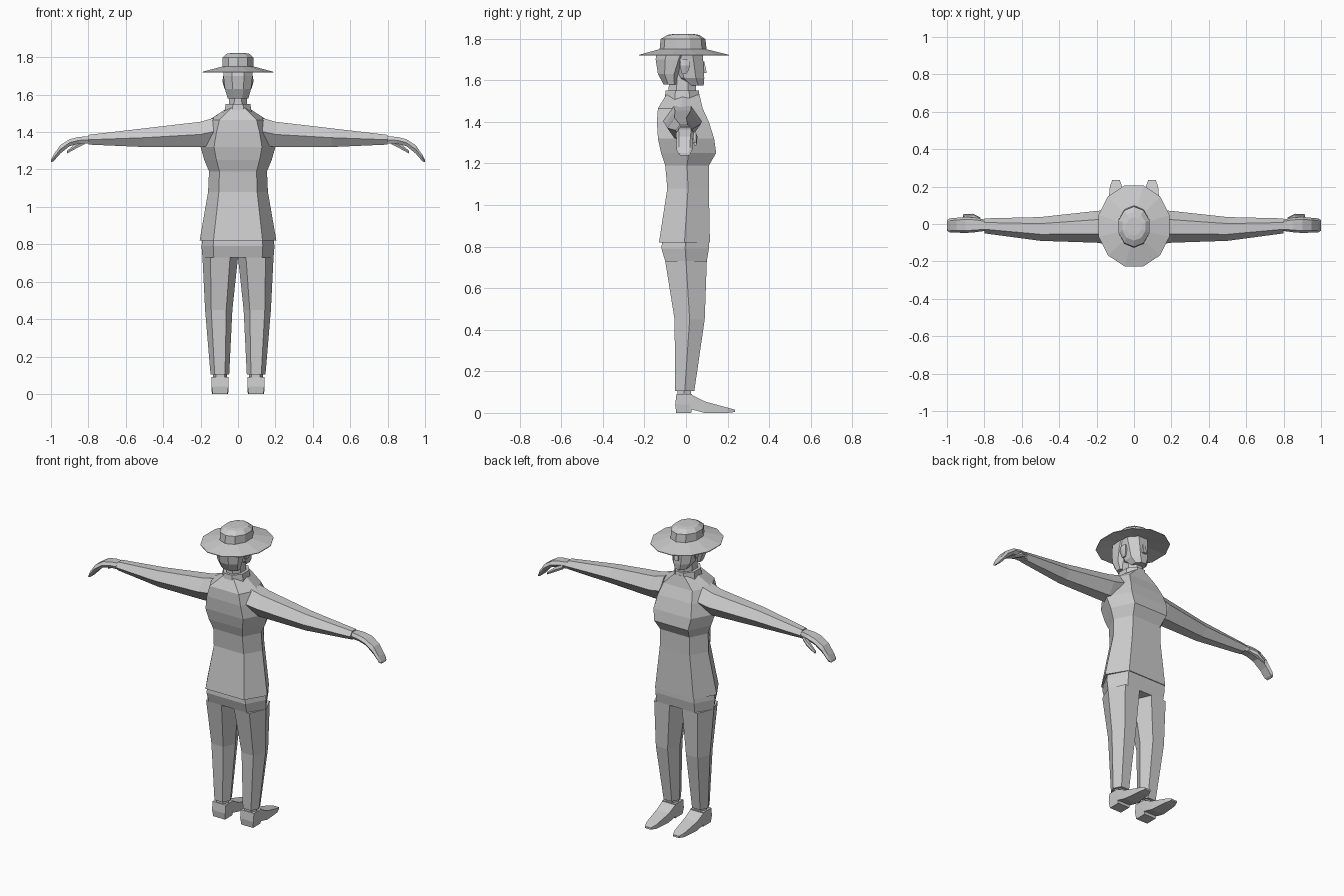
import bpy, bmesh, math

if "Cube" in bpy.data.objects:
    bpy.data.objects.remove(bpy.data.objects["Cube"])

grey = bpy.data.materials.new("plain_grey")
grey.use_nodes = True
grey.diffuse_color = (.6, .6, .6, 1)
grey.node_tree.nodes["Principled BSDF"].inputs["Base Color"].default_value = grey.diffuse_color


def hexagon(panel):
    """Six-sided profile with flat panels of the given share of the width."""
    return [(-1, 0), (-panel, -1), (panel, -1), (1, 0), (panel, 1), (-panel, 1)]


def polygon(sides):
    """Regular profile with flat sides touching the limits."""
    radius = 1 / math.cos(math.pi / sides)
    angles = [(i + .5) * math.tau / sides for i in range(sides)]
    return [(radius * math.cos(a), radius * math.sin(a)) for a in angles]


def blend(low, high, t):
    """Map a profile coordinate from -1..1 to low..high."""
    return (low + high + t * (high - low)) / 2


def level(z, half_width, back, front, centre=0):
    """Horizontal section of an upright part."""
    return lambda a, b: (centre + a * half_width, blend(back, front, b), z)


def slab(x, back, front, bottom, top):
    """Upright section of a part that runs sideways."""
    return lambda a, b: (x, blend(back, front, a), blend(bottom, top, b))


def slice_y(y, half_width, bottom, top, centre):
    """Upright section of a part that runs forwards."""
    return lambda a, b: (centre + a * half_width, y, blend(bottom, top, b))


def loft(name, profile, sections, mirror=False):
    """Skin a profile through a list of sections and cap both ends."""
    bm = bmesh.new()
    rings = [[bm.verts.new(place(a, b)) for a, b in profile] for place in sections]
    count = len(profile)
    for low, high in zip(rings, rings[1:]):
        for i in range(count):
            j = (i + 1) % count
            bm.faces.new((low[i], low[j], high[j], high[i]))
    bm.faces.new(rings[0])
    bm.faces.new(rings[-1])
    bmesh.ops.recalc_face_normals(bm, faces=bm.faces)
    mesh = bpy.data.meshes.new(name)
    bm.to_mesh(mesh)
    bm.free()
    mesh.materials.append(grey)
    part = bpy.data.objects.new(name, mesh)
    bpy.context.collection.objects.link(part)
    if mirror:
        part.modifiers.new("both_sides", "MIRROR")


# Jacket with a waist, full chest and sloping shoulders
loft("jacket", hexagon(panel=.64), [
    level(z=.82, half_width=.205, back=-.13, front=.115),
    level(z=1.08, half_width=.16, back=-.09, front=.11),
    level(z=1.19, half_width=.155, back=-.1, front=.11),
    level(z=1.25, half_width=.18, back=-.12, front=.145),
    level(z=1.32, half_width=.2, back=-.135, front=.135),
    level(z=1.4, half_width=.18, back=-.14, front=.11),
    level(z=1.465, half_width=.155, back=-.135, front=.08),
    level(z=1.53, half_width=.055, back=-.095, front=.065),
])

# Sleeves tapering to the wrist
loft("sleeves", hexagon(panel=.45), [
    slab(x=.13, back=-.11, front=.075, bottom=1.33, top=1.475),
    slab(x=.2, back=-.1, front=.07, bottom=1.32, top=1.455),
    slab(x=.5, back=-.09, front=.037, bottom=1.32, top=1.42),
    slab(x=.8, back=-.05, front=.03, bottom=1.333, top=1.385),
], mirror=True)

# Hands curving down to the fingertips, with thumbs
loft("hands", hexagon(panel=.7), [
    slab(x=.79, back=-.036, front=.022, bottom=1.338, top=1.378),
    slab(x=.85, back=-.044, front=.034, bottom=1.338, top=1.374),
    slab(x=.9, back=-.048, front=.038, bottom=1.325, top=1.362),
    slab(x=.95, back=-.046, front=.033, bottom=1.285, top=1.33),
    slab(x=.985, back=-.045, front=.03, bottom=1.245, top=1.28),
    slab(x=1, back=-.036, front=.02, bottom=1.238, top=1.25),
], mirror=True)
loft("thumbs", hexagon(panel=.6), [
    slab(x=.82, back=.01, front=.034, bottom=1.335, top=1.36),
    slab(x=.86, back=.022, front=.055, bottom=1.315, top=1.345),
    slab(x=.915, back=.038, front=.052, bottom=1.285, top=1.3),
], mirror=True)

# Trousers
loft("trouser_hips", hexagon(panel=.68), [
    level(z=.73, half_width=.19, back=-.1, front=.1),
    level(z=.79, half_width=.195, back=-.118, front=.11),
    level(z=.83, half_width=.19, back=-.115, front=.11),
])
loft("trouser_legs", hexagon(panel=.55), [
    level(z=.105, half_width=.05, back=-.052, front=.04, centre=.097),
    level(z=.45, half_width=.073, back=-.055, front=.09, centre=.103),
    level(z=.73, half_width=.095, back=-.1, front=.1, centre=.095),
], mirror=True)

# Shoes with a heel block, arch and long flat toe
loft("ankles", hexagon(panel=.6), [
    level(z=.07, half_width=.038, back=-.042, front=.025, centre=.096),
    level(z=.115, half_width=.038, back=-.042, front=.025, centre=.096),
], mirror=True)
loft("shoe_heels", polygon(sides=4), [
    level(z=0, half_width=.04, back=-.047, front=.025, centre=.096),
    level(z=.04, half_width=.045, back=-.052, front=.03, centre=.096),
    level(z=.09, half_width=.045, back=-.046, front=.03, centre=.096),
], mirror=True)
loft("shoe_toes", polygon(sides=4), [
    slice_y(y=.02, half_width=.045, bottom=.018, top=.09, centre=.096),
    slice_y(y=.09, half_width=.043, bottom=0, top=.055, centre=.096),
    slice_y(y=.2, half_width=.033, bottom=0, top=.025, centre=.096),
    slice_y(y=.235, half_width=.02, bottom=.004, top=.015, centre=.096),
], mirror=True)

# Collar and neck
loft("collar", polygon(sides=8), [
    level(z=1.49, half_width=.075, back=-.105, front=.068),
    level(z=1.55, half_width=.066, back=-.098, front=.062),
])
loft("neck", polygon(sides=8), [
    level(z=1.53, half_width=.05, back=-.085, front=.05),
    level(z=1.63, half_width=.045, back=-.08, front=.045),
])

# Head: face, hair, nose and ears
loft("face", polygon(sides=8), [
    level(z=1.575, half_width=.038, back=0, front=.085),
    level(z=1.61, half_width=.06, back=-.05, front=.088),
    level(z=1.74, half_width=.075, back=-.09, front=.08),
])
loft("hair", polygon(sides=8), [
    level(z=1.58, half_width=.055, back=-.108, front=-.035),
    level(z=1.63, half_width=.07, back=-.135, front=-.025),
    level(z=1.7, half_width=.078, back=-.146, front=.01),
    level(z=1.74, half_width=.08, back=-.14, front=.03),
])
loft("nose", polygon(sides=4), [
    level(z=1.635, half_width=.014, back=.07, front=.1),
    level(z=1.69, half_width=.008, back=.07, front=.088),
])
loft("ears", hexagon(panel=.6), [
    level(z=1.63, half_width=.008, back=-.02, front=.005, centre=.064),
    level(z=1.67, half_width=.011, back=-.03, front=.02, centre=.072),
    level(z=1.7, half_width=.01, back=-.025, front=.015, centre=.07),
], mirror=True)

# Hat with a broad thin brim and a flat crown
loft("hat_brim", polygon(sides=12), [
    level(z=1.74, half_width=.08, back=-.12, front=.085),
    level(z=1.718, half_width=.19, back=-.226, front=.206),
    level(z=1.722, half_width=.19, back=-.226, front=.206),
    level(z=1.75, half_width=.086, back=-.125, front=.095),
])
loft("hat_crown", polygon(sides=10), [
    level(z=1.742, half_width=.083, back=-.122, front=.094),
    level(z=1.798, half_width=.083, back=-.117, front=.088),
    level(z=1.818, half_width=.062, back=-.085, front=.06),
    level(z=1.822, half_width=.04, back=-.06, front=.035),
])
